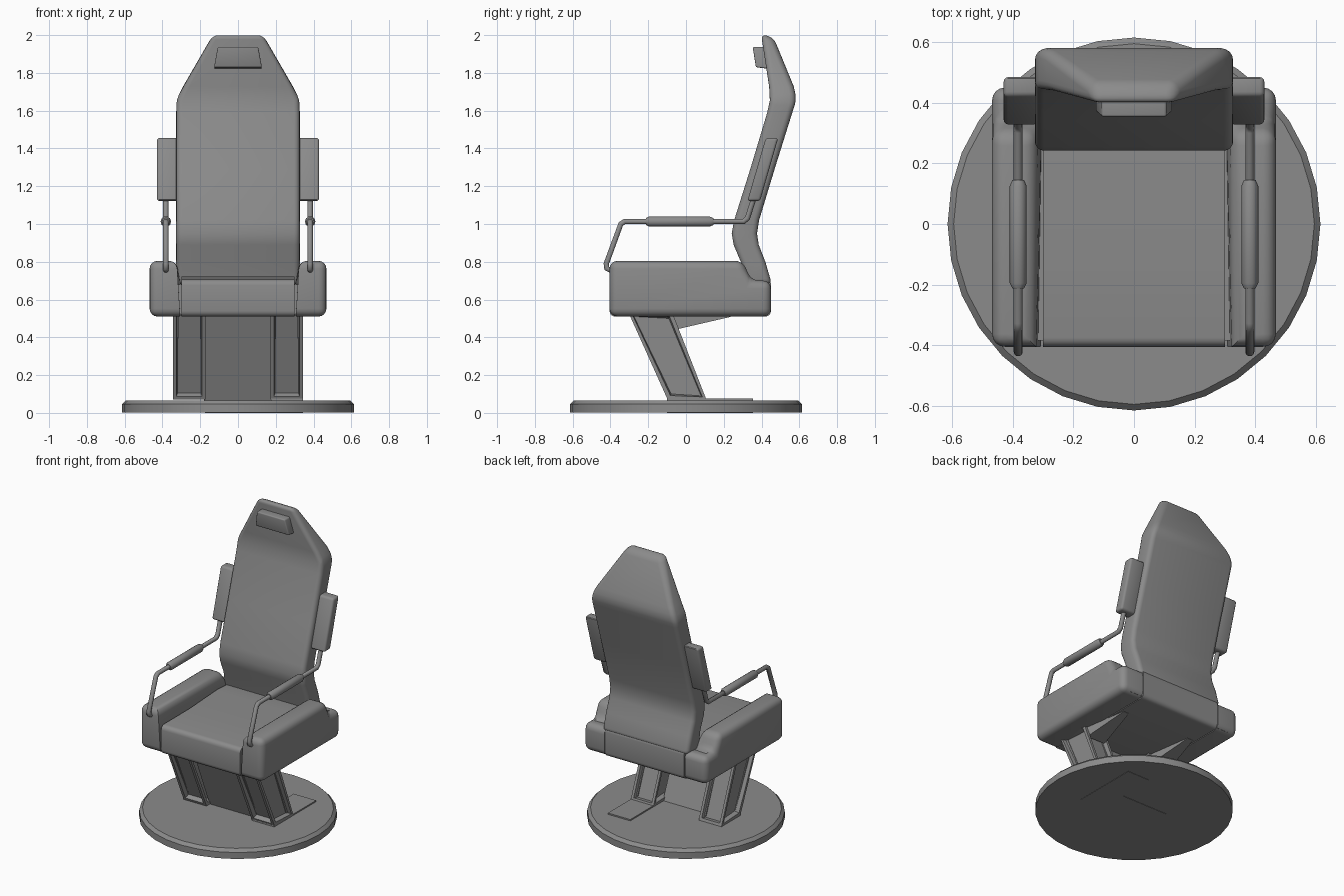
import bpy, bmesh, math
from mathutils import Matrix

if "Cube" in bpy.data.objects:
    bpy.data.objects.remove(bpy.data.objects["Cube"])

# Dark grey for the whole chair
grey = bpy.data.materials.new("dark_grey")
grey.diffuse_color = (0.26, 0.26, 0.26, 1)
grey.use_nodes = True
grey.node_tree.nodes["Principled BSDF"].inputs["Base Color"].default_value = grey.diffuse_color


def finish(name, bm, bevel=0.0, seg=3, mirror=False, keep=lambda c: True):
    """Round the hard edges, make the object, shade it and mirror it if paired."""
    bmesh.ops.recalc_face_normals(bm, faces=bm.faces)
    if bevel:
        hard = [e for e in bm.edges if len(e.link_faces) == 2
                and e.calc_face_angle(0) > math.radians(22)
                and keep((e.verts[0].co + e.verts[1].co) / 2)]
        bmesh.ops.bevel(bm, geom=hard, offset=bevel, segments=seg, profile=0.5,
                        affect='EDGES', clamp_overlap=True)
    me = bpy.data.meshes.new(name)
    bm.to_mesh(me)
    bm.free()
    me.materials.append(grey)
    ob = bpy.data.objects.new(name, me)
    bpy.context.collection.objects.link(ob)
    bpy.ops.object.select_all(action='DESELECT')
    ob.select_set(True)
    bpy.context.view_layer.objects.active = ob
    bpy.ops.object.shade_smooth_by_angle(angle=math.radians(35))
    if mirror:
        ob.modifiers.new("Mirror", 'MIRROR')
    return ob


def prism(profile, x0, x1):
    """Side profile of (y, z) points extruded from x0 to x1."""
    bm = bmesh.new()
    a = [bm.verts.new((x0, y, z)) for y, z in profile]
    b = [bm.verts.new((x1, y, z)) for y, z in profile]
    bm.faces.new(a)
    bm.faces.new(b[::-1])
    n = len(profile)
    for i in range(n):
        j = (i + 1) % n
        bm.faces.new((a[i], b[i], b[j], a[j]))
    bmesh.ops.recalc_face_normals(bm, faces=bm.faces)
    return bm


def tube(name, points, depth, radii=None):
    """Round bar through the given points."""
    cu = bpy.data.curves.new(name, 'CURVE')
    cu.dimensions = '3D'
    cu.bevel_depth = depth
    cu.bevel_resolution = 3
    cu.use_fill_caps = True
    cu.materials.append(grey)
    sp = cu.splines.new('POLY')
    sp.points.add(len(points) - 1)
    for i, p in enumerate(points):
        sp.points[i].co = (*p, 1)
        sp.points[i].radius = radii[i] if radii else 1
    sp.use_smooth = True
    ob = bpy.data.objects.new(name, cu)
    bpy.context.collection.objects.link(ob)


# Round floor plate with a chamfered rim
bm = bmesh.new()
bmesh.ops.create_cone(bm, cap_ends=True, segments=32, radius1=0.615, radius2=0.615,
                      depth=0.064, matrix=Matrix.Translation((0, 0, 0.034)))
finish("floor_plate", bm, 0.02, 1, keep=lambda c: c.z > 0.05)

# U-shaped foot let into the plate
finish("foot", prism([(-0.1, 0), (0.355, 0), (0.355, 0.075), (-0.1, 0.075)],
                     0.175, 0.345))
finish("foot_cross_bar", prism([(-0.1, 0), (0.1, 0), (0.1, 0.06), (-0.1, 0.06)],
                               -0.175, 0.175))

# Slanted legs with sunken panels on every side
leg = [(-0.097, 0.07), (0.108, 0.07), (-0.072, 0.53), (-0.304, 0.53)]
bm = prism(leg, 0.172, 0.345)
sides = [f for f in bm.faces if abs(f.normal.z) < 0.8]
bmesh.ops.inset_individual(bm, faces=sides, thickness=0.026, depth=0)
bmesh.ops.inset_individual(bm, faces=sides, thickness=0.01, depth=-0.03)
finish("leg", bm, mirror=True)

# Wedge brackets under the seat, tapering to the back
bm = prism([(-0.06, 0.44), (0.235, 0.508), (0.235, 0.53), (-0.09, 0.53)], 0.19, 0.33)
for v in bm.verts:
    if v.co.y > 0.2:
        v.co.x = 0.26 + (v.co.x - 0.26) * 0.3
finish("seat_bracket", bm, mirror=True)

# Panel between the legs
finish("leg_panel", prism([(-0.045, 0.05), (0.0, 0.05), (-0.2, 0.53), (-0.245, 0.53)],
                          -0.18, 0.18))

# Seat: inner core closing the grooves, centre cushion and side bolsters
finish("seat_core", prism([(-0.385, 0.52), (0.435, 0.52), (0.435, 0.68), (-0.385, 0.68)],
                          -0.4, 0.4))
finish("seat_cushion", prism([(-0.405, 0.51), (0.45, 0.51), (0.45, 0.71), (0.2, 0.722),
                              (-0.1, 0.706), (-0.405, 0.706)], -0.3, 0.3),
       0.03, 4, keep=lambda c: abs(c.x) < 0.1)
bm = prism([(-0.405, 0.51), (0.45, 0.51), (0.45, 0.7), (0.345, 0.7),
            (0.3, 0.805), (-0.405, 0.805)], 0.306, 0.468)
for v in bm.verts:
    if v.co.z > 0.75 and v.co.x < 0.4:
        v.co.x = 0.324
finish("seat_bolster", bm, 0.042, 4, True,
       keep=lambda c: not (c.x < 0.32 and c.z < 0.72))

# Backrest lofted from rows of (front y, front z, back y, back z, half width)
rows = [(0.31, 0.68, 0.455, 0.68, 0.327), (0.29, 0.80, 0.42, 0.80, 0.327),
        (0.252, 0.89, 0.385, 0.89, 0.327), (0.242, 0.95, 0.376, 0.95, 0.327),
        (0.255, 1.02, 0.387, 1.02, 0.327), (0.34, 1.29, 0.472, 1.30, 0.327),
        (0.43, 1.59, 0.566, 1.60, 0.327), (0.445, 1.66, 0.585, 1.66, 0.325),
        (0.44, 1.73, 0.57, 1.73, 0.290), (0.397, 2.007, 0.465, 1.985, 0.135)]
bm = bmesh.new()
rings = [[bm.verts.new(p) for p in ((-w, yf, zf), (w, yf, zf), (w, yb, zb), (-w, yb, zb))]
         for yf, zf, yb, zb, w in rows]
bm.faces.new(rings[0])
bm.faces.new(rings[-1])
for a, b in zip(rings, rings[1:]):
    for i in range(4):
        j = (i + 1) % 4
        bm.faces.new((a[i], a[j], b[j], b[i]))
finish("backrest", bm, 0.03, 4)

# Small head pillow, narrower at the top
bm = prism([(0.37, 1.83), (0.45, 1.82), (0.43, 1.938), (0.353, 1.938)], -0.127, 0.127)
for v in bm.verts:
    if v.co.z > 1.9:
        v.co.x *= 0.84
finish("head_pillow", bm, 0.008, 3)

# Side wings on the backrest
finish("back_wing", prism([(0.325, 1.122), (0.392, 1.122), (0.488, 1.455), (0.422, 1.455)],
                          0.315, 0.43), 0.014, 3, True)

# Arm rails with padded grips
for side, s in (("right", 1), ("left", -1)):
    x = 0.382 * s
    rail = [(0.37, 1.17), (0.325, 1.03), (0.305, 1.013), (-0.325, 1.013), (-0.345, 1.0),
            (-0.422, 0.79), (-0.42, 0.765), (-0.4, 0.755), (-0.36, 0.765)]
    tube(side + "_arm_rail", [(x, y, z) for y, z in rail], 0.015)
    grip = [(-0.212, 0.7), (-0.195, 1), (0.125, 1), (0.145, 0.7)]
    tube(side + "_arm_grip", [(x, y, 1.013) for y, r in grip], 0.028, [r for y, r in grip])
